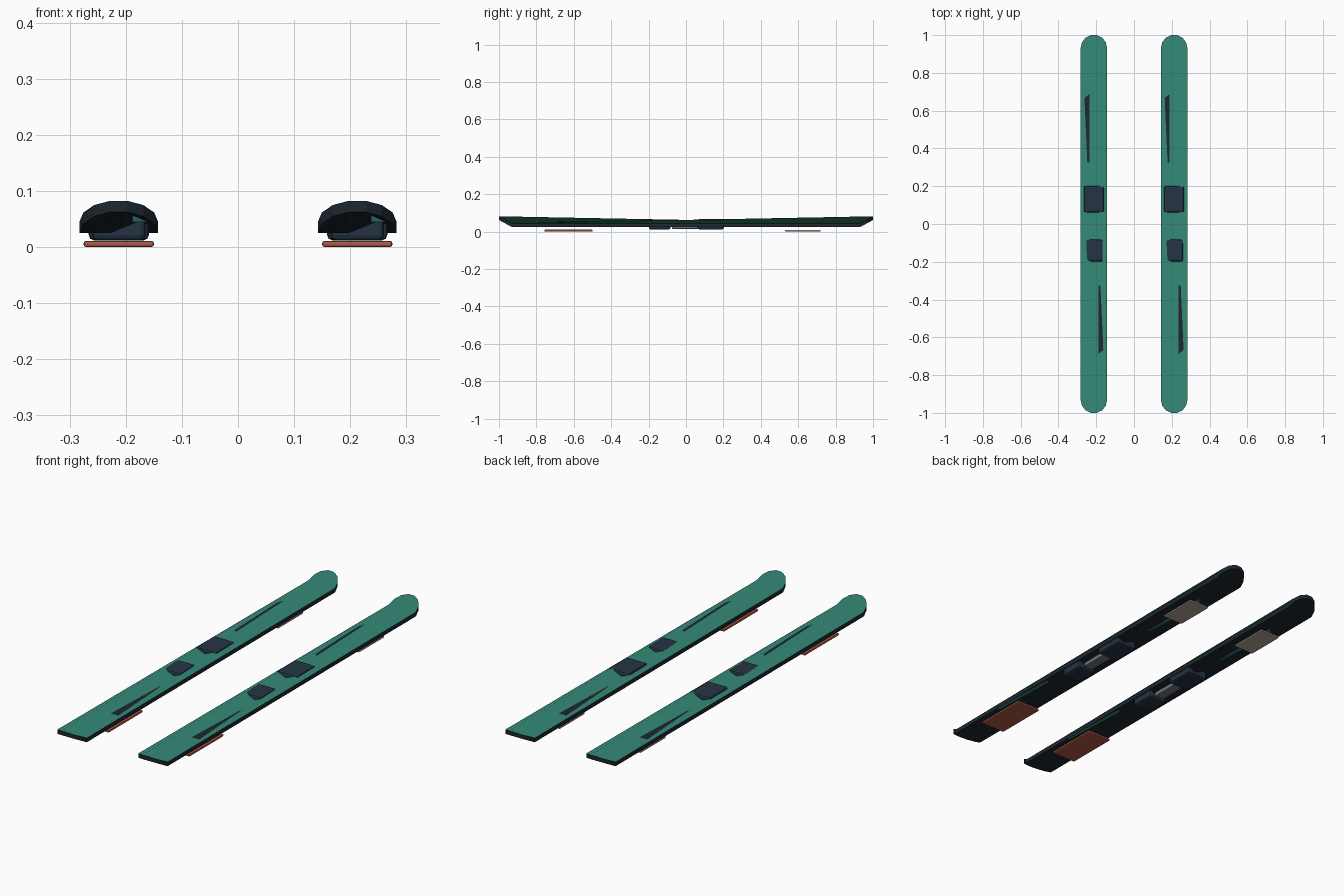
import bpy, math

if "Cube" in bpy.data.objects:
    bpy.data.objects.remove(bpy.data.objects["Cube"])

HALF_W, CAP_Y, TIP = 0.07, 0.9318, 0.545   # half width, start of rounded end, tip rise per unit
BASE_Z, THICK = 0.025, 0.02


def material(name, rgb):
    m = bpy.data.materials.new(name)
    m.diffuse_color = (*rgb, 1)
    m.use_nodes = True
    m.node_tree.nodes["Principled BSDF"].inputs["Base Color"].default_value = m.diffuse_color
    return m


GREEN = material("green_topsheet", (0.035, 0.26, 0.185))
NAVY = material("navy", (0.018, 0.034, 0.056))
DARK = material("dark_base", (0.013, 0.020, 0.030))
RED = material("red_plate", (0.42, 0.10, 0.06))
BEIGE = material("beige_plate", (0.45, 0.40, 0.30))
GREY = material("grey", (0.16, 0.18, 0.21))


def ski(name, cx):
    # outline: two seven-sided rounded ends joined by straight edges
    outline = []
    for end in (0, math.pi):
        for i in range(8):
            a = end + math.pi * i / 7
            y = HALF_W * math.sin(a) + (CAP_Y if end == 0 else -CAP_Y)
            outline.append((HALF_W * math.cos(a), y))
    n = len(outline)
    verts = []
    for z in (BASE_Z, BASE_Z + THICK):
        for x, y in outline:
            verts.append((cx + x, y, z + TIP * max(0, abs(y) - CAP_Y)))
    faces = [list(range(n, 2 * n)), list(reversed(range(n)))]
    faces += [(i, (i + 1) % n, n + (i + 1) % n, n + i) for i in range(n)]
    me = bpy.data.meshes.new(name)
    me.from_pydata(verts, [], faces)
    me.materials.append(GREEN)
    me.materials.append(DARK)
    for p in me.polygons:
        p.material_index = 0 if p.index == 0 else 1
    bpy.context.collection.objects.link(bpy.data.objects.new(name, me))


def box(name, cx, width, y0, y1, z0, z1, bevel, mat):
    bpy.ops.mesh.primitive_cube_add(size=1, location=(cx, (y0 + y1) / 2, (z0 + z1) / 2))
    ob = bpy.context.object
    ob.name = name
    ob.scale = (width, y1 - y0, z1 - z0)
    bpy.ops.object.transform_apply(location=False, rotation=False, scale=True)
    b = ob.modifiers.new("bevel", 'BEVEL')
    b.width, b.segments = bevel, 2
    ob.data.materials.append(mat)


for side, cx in (("left", -0.2125), ("right", 0.2125)):
    ski(side + "_ski", cx)
    # binding blocks and the plate joining them
    box(side + "_toe_binding", cx, 0.107, 0.062, 0.202, 0.012, 0.067, 0.009, NAVY)
    box(side + "_heel_binding", cx, 0.095, -0.198, -0.083, 0.012, 0.065, 0.009, NAVY)
    box(side + "_binding_plate", cx, 0.05, -0.075, 0.065, 0.015, 0.035, 0.004, GREY)
    # flat panels under the ends
    box(side + "_tail_panel", cx, 0.125, -0.757, -0.5, 0.0, 0.011, 0.004, RED)
    box(side + "_nose_panel", cx, 0.105, 0.53, 0.72, 0.001, 0.01, 0.003, BEIGE)
